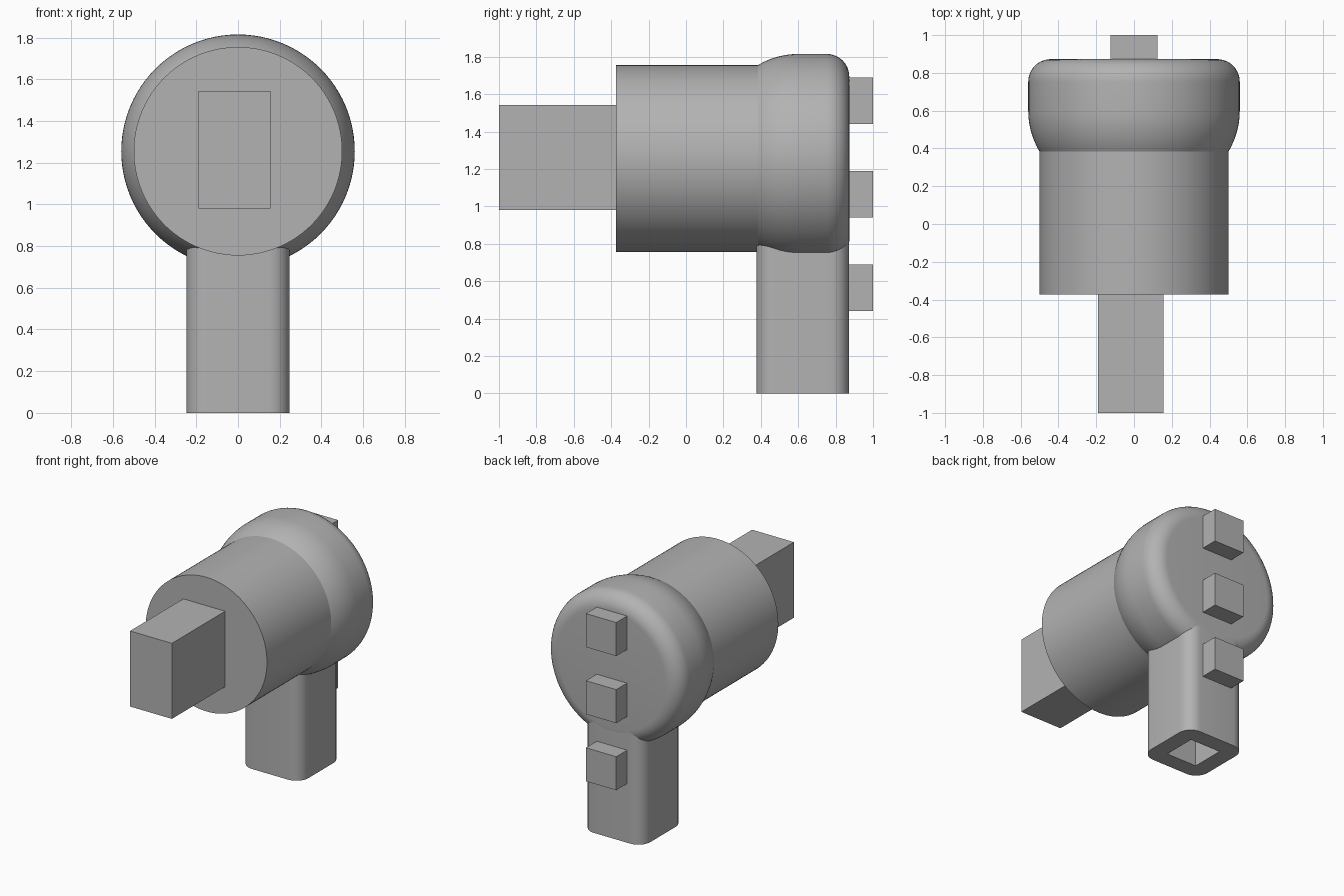
import bpy, bmesh, math
from mathutils import Matrix

cube = bpy.data.objects.get("Cube")
if cube:
    bpy.data.objects.remove(cube, do_unlink=True)

GREY = (0.45, 0.45, 0.45, 1)
grey = bpy.data.materials.new("plain grey")
grey.use_nodes = True
grey.diffuse_color = GREY
grey.node_tree.nodes["Principled BSDF"].inputs["Base Color"].default_value = GREY

AXIS_Z = 1.255      # height of the barrel axis
BACK = 0.873        # rear face of the head


def add_mesh(name, bm, smooth=False):
    bmesh.ops.recalc_face_normals(bm, faces=bm.faces)
    mesh = bpy.data.meshes.new(name)
    bm.to_mesh(mesh)
    bm.free()
    obj = bpy.data.objects.new(name, mesh)
    bpy.context.collection.objects.link(obj)
    mesh.materials.append(grey)
    if smooth:
        shade(obj)
    return obj


def shade(obj):
    bpy.ops.object.select_all(action='DESELECT')
    obj.select_set(True)
    bpy.context.view_layer.objects.active = obj
    bpy.ops.object.shade_smooth_by_angle(angle=math.radians(30))


def box(name, low, high):
    bm = bmesh.new()
    size = [h - l for l, h in zip(low, high)]
    mid = [(h + l) / 2 for l, h in zip(low, high)]
    bmesh.ops.create_cube(bm, size=1, matrix=Matrix.Translation(mid) @ Matrix.Diagonal((*size, 1)))
    return add_mesh(name, bm)


def lathe(name, profile, steps=96):
    """Turn (y, radius) points around the barrel axis and cap both ends."""
    bm = bmesh.new()
    rings = []
    for y, r in profile:
        angles = [2 * math.pi * i / steps for i in range(steps)]
        rings.append([bm.verts.new((r * math.sin(a), y, AXIS_Z + r * math.cos(a))) for a in angles])
    for a, b in zip(rings, rings[1:]):
        for i in range(steps):
            j = (i + 1) % steps
            bm.faces.new((a[i], a[j], b[j], b[i]))
    bm.faces.new(rings[0])
    bm.faces.new(rings[-1])
    return add_mesh(name, bm, smooth=True)


def arc(cx, cy, r, start, end, steps):
    for i in range(steps + 1):
        a = math.radians(start + (end - start) * i / steps)
        yield cx + r * math.cos(a), cy + r * math.sin(a)


# Barrel and its bulging, round-edged head
lathe("barrel", [(-0.373, 0.5), (0.4, 0.5)])
flare = list(arc(0.6, 0.14, 0.42, 122, 90, 10))
rim = list(arc(BACK - 0.12, 0.44, 0.12, 90, 0, 10))
lathe("head", flare + rim)

# Hollow handle: rounded square tube with a square bore
HALF, ROUND, BORE, MID_Y = 0.248, 0.1, 0.125, 0.624
outer, inner = [], []
for start in (0, 90, 180, 270):
    a = math.radians(start + 45)
    sx, sy = math.copysign(1, math.cos(a)), math.copysign(1, math.sin(a))
    c = HALF - ROUND
    outer += arc(sx * c, MID_Y + sy * c, ROUND, start, start + 90, 8)
    inner.append((sx * BORE, MID_Y + sy * BORE))

bm = bmesh.new()
edges = []
for loop in (outer, inner):
    verts = [bm.verts.new((x, y, 0)) for x, y in loop]
    edges += [bm.edges.new((v, verts[i - 1])) for i, v in enumerate(verts)]
fill = bmesh.ops.triangle_fill(bm, edges=edges, use_beauty=True)
faces = [g for g in fill["geom"] if isinstance(g, bmesh.types.BMFace)]
top = bmesh.ops.extrude_face_region(bm, geom=faces, use_keep_orig=True)
bmesh.ops.translate(bm, vec=(0, 0, 1),
                    verts=[g for g in top["geom"] if isinstance(g, bmesh.types.BMVert)])
add_mesh("handle", bm, smooth=True)

# Front block and three rear studs
box("front_block", (-0.19, -1, 0.98), (0.155, -0.36, 1.543))
for i, name in enumerate(("lower", "middle", "upper")):
    z = 0.44 + 0.5 * i
    box(name + "_stud", (-0.125, BACK - 0.01, z), (0.125, 1, z + 0.25))
